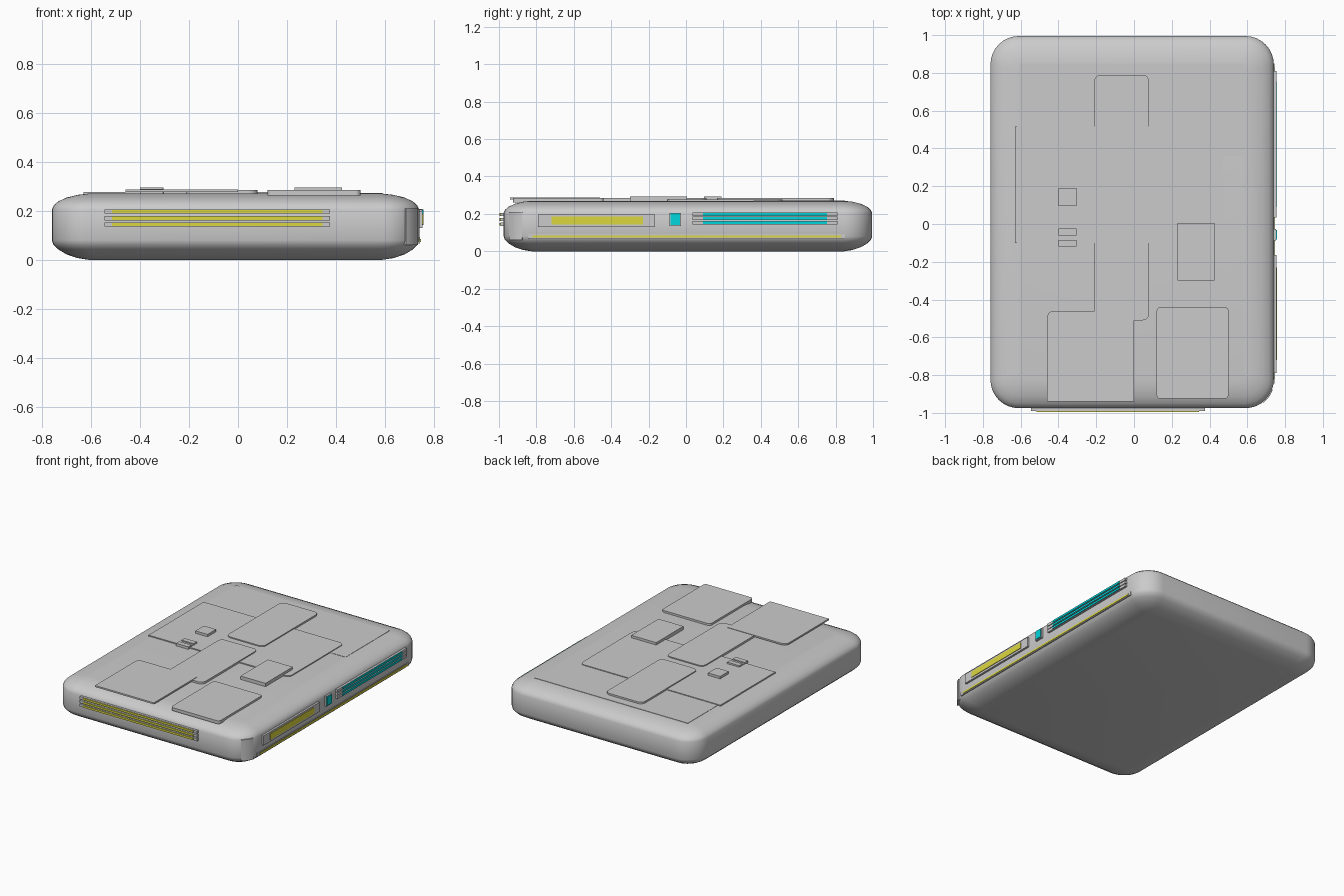
import bpy, bmesh, math

if "Cube" in bpy.data.objects:
    bpy.data.objects.remove(bpy.data.objects["Cube"])

CX, CY, HX, HY = -0.01, 0.01, 0.75, 0.985


def material(name, rgb):
    m = bpy.data.materials.new(name)
    m.diffuse_color = (*rgb, 1)
    m.use_nodes = True
    m.node_tree.nodes["Principled BSDF"].inputs["Base Color"].default_value = m.diffuse_color
    return m


YELLOW = material("yellow", (0.72, 0.68, 0.05))
CYAN = material("cyan", (0.0, 0.68, 0.72))


def finish(name, bm, mat=None, smooth=None):
    bmesh.ops.recalc_face_normals(bm, faces=bm.faces[:])
    me = bpy.data.meshes.new(name)
    bm.to_mesh(me)
    bm.free()
    ob = bpy.data.objects.new(name, me)
    bpy.context.collection.objects.link(ob)
    if mat:
        me.materials.append(mat)
    if smooth:
        bpy.context.view_layer.objects.active = ob
        ob.select_set(True)
        bpy.ops.object.shade_smooth_by_angle(angle=math.radians(smooth))
        ob.select_set(False)
    return ob


def outline(x0, x1, y0, y1, radii, n):
    """Rounded rectangle, radii for corners +x+y, -x+y, -x-y, +x-y."""
    pts = []
    for k, (x, y, sx, sy) in enumerate(((x1, y1, -1, -1), (x0, y1, 1, -1),
                                        (x0, y0, 1, 1), (x1, y0, -1, 1))):
        r = max(radii[k], 0.0005)
        for i in range(n + 1):
            a = math.pi / 2 * (k + i / n)
            pts.append((x + sx * r + r * math.cos(a), y + sy * r + r * math.sin(a)))
    return pts


def loft(name, rings, mat=None, smooth=None):
    bm = bmesh.new()
    loops = [[bm.verts.new((x, y, z)) for x, y in pts] for pts, z in rings]
    n = len(loops[0])
    for a, b in zip(loops, loops[1:]):
        for i in range(n):
            j = (i + 1) % n
            bm.faces.new((a[i], a[j], b[j], b[i]))
    bm.faces.new(loops[0][::-1])
    bm.faces.new(loops[-1])
    return finish(name, bm, mat, smooth)


def plate(name, x0, x1, y0, y1, z0, z1, radii=(0, 0, 0, 0)):
    pts = outline(x0, x1, y0, y1, radii, 5)
    return loft(name, [(pts, z0), (pts, z1)])


def box(name, x0, x1, y0, y1, z0, z1, mat=None):
    bm = bmesh.new()
    bmesh.ops.create_cube(bm, size=1)
    for v in bm.verts:
        v.co = (x1 if v.co.x > 0 else x0, y1 if v.co.y > 0 else y0, z1 if v.co.z > 0 else z0)
    return finish(name, bm, mat)


# Rounded case: profile of (inset, height)
profile = [(0.15, 0), (0.105, 0.007), (0.06, 0.022), (0.025, 0.043), (0.006, 0.062), (0, 0.08),
           (0, 0.205), (0.008, 0.222), (0.026, 0.238), (0.06, 0.254), (0.105, 0.265), (0.15, 0.27)]
rings = []
for d, z in profile:
    r = 0.15 - 0.75 * d
    rings.append((outline(CX - HX + d, CX + HX - d, CY - HY + d, CY + HY - d, [r] * 4, 8), z))
loft("case", rings, smooth=35)

# Layered plates on the top
R = 0.035
plate("rear_top_panel", -0.61, 0.59, 0.36, 0.85, 0.262, 0.272)
plate("middle_top_panel", -0.63, 0.47, -0.10, 0.515, 0.262, 0.277, (R, 0, 0, R))
plate("rear_spine_plate", -0.21, 0.08, 0.165, 0.79, 0.265, 0.284, [R] * 4)
plate("centre_spine_plate", -0.21, 0.08, -0.51, 0.11, 0.265, 0.284, [R] * 4)
plate("front_left_plate", -0.46, 0.0, -0.94, -0.46, 0.276, 0.287, (0, R, 0, 0))
plate("front_right_plate", 0.12, 0.50, -0.925, -0.44, 0.262, 0.284, [0.02] * 4)
plate("right_tile", 0.23, 0.425, -0.30, 0.005, 0.265, 0.294)
plate("small_block", -0.40, -0.305, 0.095, 0.19, 0.265, 0.294)
for y in (-0.12, -0.06):
    plate("small_clip", -0.40, -0.305, y, y + 0.035, 0.265, 0.288)
plate("small_clip_base", -0.40, -0.305, -0.085, -0.06, 0.265, 0.280)

# Front light bars
for z in (0.144, 0.170, 0.197):
    box("front_bar_holder", -0.545, 0.375, -0.991, -0.96, z - 0.009, z + 0.009)
    box("front_light_bar", -0.515, 0.345, -0.996, -0.985, z - 0.007, z + 0.007, YELLOW)

# Right side: yellow window, cyan button, cyan bars, long light line
X = CX + HX
box("side_window_frame", X - 0.03, X + 0.014, -0.79, -0.165, 0.13, 0.198)
box("side_window_light", X, X + 0.018, -0.72, -0.23, 0.144, 0.186, YELLOW)
box("side_button_frame", X - 0.03, X + 0.012, -0.088, -0.027, 0.136, 0.206)
box("side_button", X, X + 0.017, -0.083, -0.032, 0.141, 0.201, CYAN)
for z in (0.153, 0.176, 0.199):
    box("side_bar_holder", X - 0.03, X + 0.014, 0.035, 0.81, z - 0.009, z + 0.009)
    box("side_light_bar", X, X + 0.018, 0.09, 0.755, z - 0.007, z + 0.007, CYAN)
box("side_line_holder", X - 0.03, X + 0.003, -0.845, 0.85, 0.067, 0.092)
box("side_light_line", X - 0.01, X + 0.006, -0.82, 0.83, 0.073, 0.085, YELLOW)

# Curved panel on the front right corner
ax, ay = CX + HX - 0.15, CY - HY + 0.15
arc = [math.radians(-52 + 4 * i) for i in range(9)]
pts = [(ax + r * math.cos(a), ay + r * math.sin(a))
       for r, seq in ((0.154, arc), (0.13, arc[::-1])) for a in seq]
loft("corner_panel", [(pts, 0.06), (pts, 0.21)], smooth=35)
